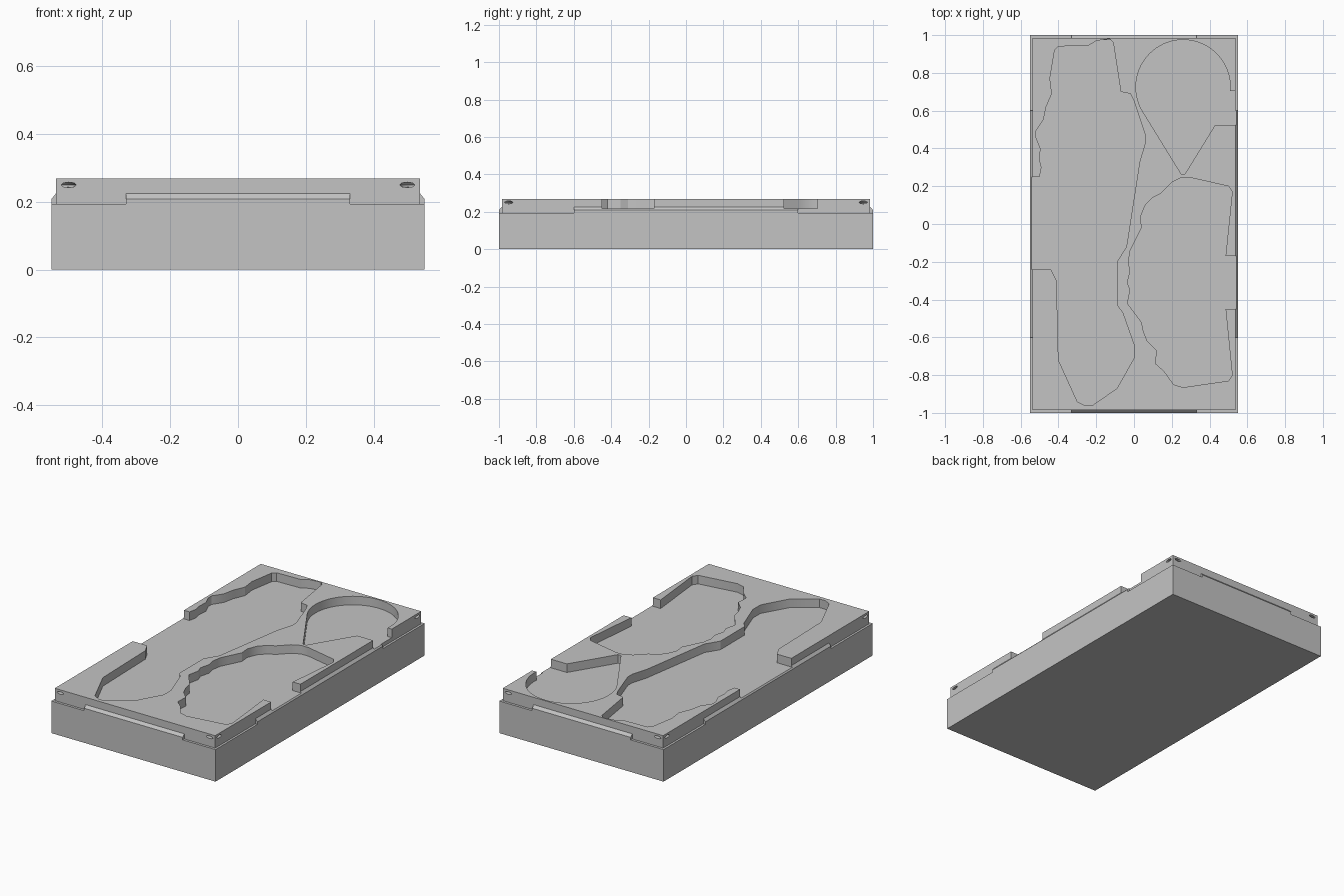
import bpy
import bmesh
from math import cos, sin, radians

default_cube = bpy.data.objects.get("Cube")
if default_cube:
    bpy.data.objects.remove(default_cube, do_unlink=True)

# Main dimensions
HALF_X, HALF_Y = 0.55, 1.0
LID_X, LID_Y = 0.537, 0.985
STEP, FLOOR, TOP = 0.194, 0.217, 0.269

grey = bpy.data.materials.new("grey_plastic")
grey.use_nodes = True
grey.diffuse_color = (0.55, 0.55, 0.55, 1)
grey.node_tree.nodes["Principled BSDF"].inputs["Base Color"].default_value = grey.diffuse_color


def prism(name, outline, extrusion):
    """Solid made by extruding a closed outline of 3D points."""
    bm = bmesh.new()
    face = bm.faces.new([bm.verts.new(point) for point in outline])
    grown = bmesh.ops.extrude_face_region(bm, geom=[face])["geom"]
    moved = [item for item in grown if isinstance(item, bmesh.types.BMVert)]
    bmesh.ops.translate(bm, verts=moved, vec=extrusion)
    bmesh.ops.recalc_face_normals(bm, faces=bm.faces)
    mesh = bpy.data.meshes.new(name)
    bm.to_mesh(mesh)
    bm.free()
    mesh.materials.append(grey)
    obj = bpy.data.objects.new(name, mesh)
    bpy.context.collection.objects.link(obj)
    return obj


def block(name, half_x, half_y, bottom, top):
    corners = [(-1, -1), (1, -1), (1, 1), (-1, 1)]
    return prism(name, [(a * half_x, b * half_y, bottom) for a, b in corners],
                 (0, 0, top - bottom))


def pocket(name, outline):
    """Cutter from an outline given in hundredths of a unit."""
    cutter = prism(name, [(x / 100, y / 100, FLOOR) for x, y in outline], (0, 0, 0.1))
    cutter.hide_render = True
    return cutter


def carve(target, cutters):
    for cutter in cutters:
        modifier = target.modifiers.new("carve", "BOOLEAN")
        modifier.operation = "DIFFERENCE"
        modifier.solver = "EXACT"
        modifier.object = cutter
    bpy.context.view_layer.update()
    graph = bpy.context.evaluated_depsgraph_get()
    carved = bpy.data.meshes.new_from_object(target.evaluated_get(graph))
    target.modifiers.clear()
    target.data = carved


# Base and stepped upper block
block("base", HALF_X, HALF_Y, 0, STEP)
upper = block("upper_block", LID_X, LID_Y, STEP - 0.01, TOP)

# Snap ridges: flush with the base, sloping in to the upper block
ridges = []
for side, word in ((-1, "right"), (1, "left")):
    profile = [(LID_X - 0.01, STEP), (HALF_X, STEP), (HALF_X, 0.209),
               (LID_X, 0.225), (LID_X - 0.01, 0.225)]
    ridges.append(prism(word + "_ridge", [(side * x, -0.6, z) for x, z in profile],
                        (0, 1.2, 0)))
for side, word in ((-1, "front"), (1, "back")):
    profile = [(LID_Y - 0.01, STEP), (HALF_Y, STEP), (HALF_Y, 0.209),
               (LID_Y, 0.225), (LID_Y - 0.01, 0.225)]
    prism(word + "_ridge", [(-0.33, side * y, z) for y, z in profile], (0.66, 0, 0))

# Long pocket, open on the right edge
long_outline = [
    (-60, 25), (-50, 25), (-49, 30), (-50, 34), (-49.5, 40), (-52, 46), (-52, 49),
    (-48, 55), (-46.5, 62), (-43.5, 69), (-44.5, 77), (-42, 92), (-40, 94), (-24, 94.5),
    (-20, 97), (-13, 98), (-11, 96), (-7, 70), (-2, 69), (0, 65), (6, 47), (6, 43),
    (3, 33), (-4, -12), (-9, -20), (-9, -43), (-6, -47), (0, -64), (0, -71),
    (-9, -87), (-22, -96), (-26, -96), (-30, -94), (-40, -72), (-41, -30),
    (-44, -24), (-60, -24)]

# Ragged pocket, open on the left edge
ragged_outline = [
    (60, -17), (48.5, -17), (49, -12), (52, 17), (50, 20), (30, 24.5), (25, 24.5),
    (20, 22), (14, 16), (10, 14), (6, 10), (3.5, 4), (4, -2), (0, -10), (-2, -14),
    (-3, -20), (-2, -25), (-3.5, -31), (-2, -35), (-3.5, -42), (1, -48), (4, -52),
    (5, -57), (7, -62), (12, -67), (11.5, -74), (16, -78), (21, -85), (26, -86.5),
    (50, -83), (52, -80), (48.5, -45), (60, -45)]

# Teardrop pocket, open on the left edge
arc = [radians(-5 + 217 * step / 40) for step in range(41)]
drop_outline = [(26 + 25 * cos(a), 72.5 + 25 * sin(a)) for a in arc]
drop_outline += [(25, 26.5), (27, 26.5), (43, 52.5), (60, 52.5), (60, 70.5)]

pockets = [pocket("long_pocket", long_outline),
           pocket("ragged_pocket", ragged_outline),
           pocket("teardrop_pocket", drop_outline)]

# Curved slots tunnelling round each upper corner
slots = []
for sx in (-1, 1):
    for sy in (-1, 1):
        bpy.ops.mesh.primitive_torus_add(
            location=(sx * LID_X, sy * LID_Y, 0.25), major_radius=0.0375,
            minor_radius=0.0225, major_segments=24, minor_segments=8)
        slot = bpy.context.object
        slot.name = "corner_slot"
        slot.scale.z = 0.35
        slot.hide_render = True
        slot.data.materials.append(grey)
        slots.append(slot)

carve(upper, pockets + slots)
for ridge in ridges:
    carve(ridge, pockets)
for cutter in pockets + slots:
    bpy.data.objects.remove(cutter, do_unlink=True)

# Soften the curved pocket walls, keeping corners crisp
bpy.ops.object.select_all(action="DESELECT")
upper.select_set(True)
bpy.context.view_layer.objects.active = upper
bpy.ops.object.shade_smooth_by_angle(angle=radians(30))
